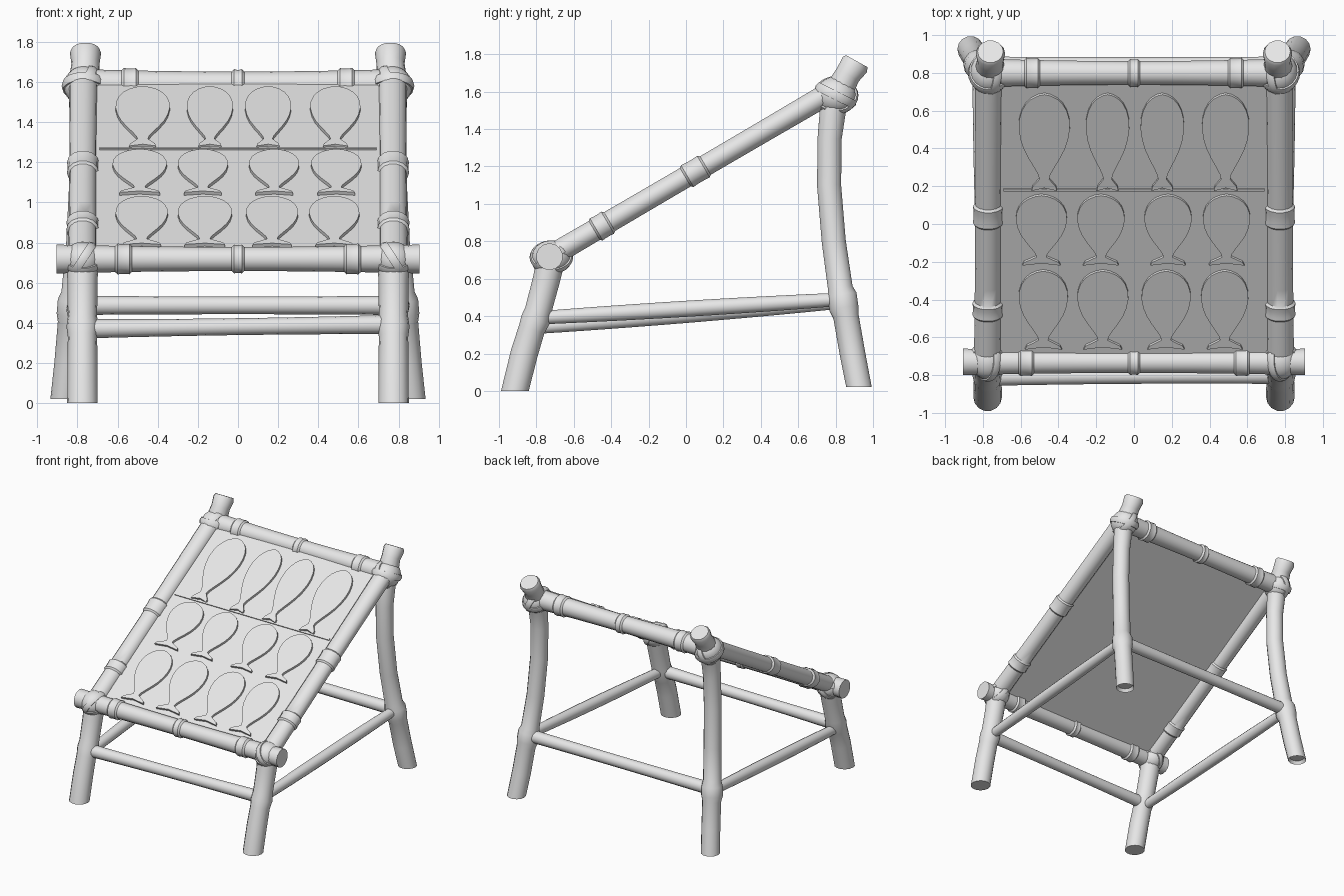
import bpy, bmesh, math
from mathutils import Vector, Matrix

if "Cube" in bpy.data.objects:
    bpy.data.objects.remove(bpy.data.objects["Cube"])

GREY = bpy.data.materials.new("plain grey")
GREY.diffuse_color = (0.8, 0.8, 0.8, 1)
GREY.use_nodes = True
GREY.node_tree.nodes["Principled BSDF"].inputs["Base Color"].default_value = GREY.diffuse_color
SIDES = 14


def finish(bm, name, angle=40):
    bmesh.ops.recalc_face_normals(bm, faces=bm.faces)
    me = bpy.data.meshes.new(name)
    bm.to_mesh(me)
    bm.free()
    me.materials.append(GREY)
    ob = bpy.data.objects.new(name, me)
    bpy.context.collection.objects.link(ob)
    bpy.ops.object.select_all(action='DESELECT')
    ob.select_set(True)
    bpy.context.view_layer.objects.active = ob
    bpy.ops.object.shade_smooth_by_angle(angle=math.radians(angle))
    return ob


def tube(name, pts, ref, squash=1.0, flat_foot=False, hollow=False):
    """Capped tube through (x, y, z, radius) points."""
    bm = bmesh.new()
    cs = [Vector(p[:3]) for p in pts]
    ref = Vector(ref)
    rings = []
    for i, c in enumerate(cs):
        t = (cs[min(i + 1, len(cs) - 1)] - cs[max(i - 1, 0)]).normalized()
        if i == 0 and flat_foot:
            t = Vector((0, 0, 1))
        u = (ref - t * ref.dot(t)).normalized()
        v = t.cross(u) * squash
        ring = []
        for k in range(SIDES):
            a = 2 * math.pi * k / SIDES
            ring.append(bm.verts.new(c + (u * math.cos(a) + v * math.sin(a)) * pts[i][3]))
        rings.append(ring)
    for lo, hi in zip(rings, rings[1:]):
        for k in range(SIDES):
            j = (k + 1) % SIDES
            bm.faces.new((lo[k], lo[j], hi[j], hi[k]))
    foot = bm.faces.new(rings[0][::-1])
    bm.faces.new(rings[-1])
    bmesh.ops.recalc_face_normals(bm, faces=bm.faces)
    if hollow:
        bmesh.ops.inset_region(bm, faces=[foot], thickness=0.014)
        bmesh.ops.translate(bm, verts=foot.verts, vec=(0, 0, 0.025))
    return finish(bm, name)


def cane(name, a, b, r_mid, r_end, nodes, ref, squash=1.0):
    """Straight cane, thinner in the middle, with raised growth rings."""
    a, b = Vector(a), Vector(b)
    length = (b - a).length
    prof = [(i / 12, 0) for i in range(13)
            if all(abs(i / 12 - n) * length > 0.06 for n, w in nodes)]
    for n, w in nodes:
        for d, h in ((-w - .012, 0), (-w, .012), (-w * .4, .009), (w * .4, .009), (w, .012), (w + .012, 0)):
            prof.append((n + d / length, h))
    pts = []
    for t, h in sorted(prof):
        r = r_mid + (r_end - r_mid) * (2 * t - 1) ** 2 + h
        pts.append((*a.lerp(b, t), r))
    return tube(name, pts, ref, squash)


def lashing(name, centre, size, tilts):
    """Lumpy joint with wrapped bands."""
    bm = bmesh.new()
    bmesh.ops.create_uvsphere(bm, u_segments=20, v_segments=12, radius=1,
                              matrix=Matrix.Translation(centre) @ Matrix.Diagonal((*size, 1)))
    n, m = 24, 6
    for rot in tilts:
        rows = []
        for i in range(n):
            a = 2 * math.pi * i / n
            row = []
            for k in range(m):
                b = 2 * math.pi * k / m
                r = 0.98 + 0.13 * math.cos(b)
                p = rot @ Vector((r * math.cos(a), r * math.sin(a), 0.26 * math.sin(b)))
                row.append(bm.verts.new(Vector(centre) + Vector([p[q] * size[q] for q in range(3)])))
            rows.append(row)
        for i in range(n):
            for k in range(m):
                i2, k2 = (i + 1) % n, (k + 1) % m
                bm.faces.new((rows[i][k], rows[i2][k], rows[i2][k2], rows[i][k2]))
    return finish(bm, name, 60)


# Sloping seat plane: height along y, and its normal
SLOPE = 0.585
NORMAL = Vector((0, -SLOPE, 1)).normalized()


def on_slope(x, y, off=0.0):
    return Vector((x, y, 0.735 + SLOPE * (y + 0.70))) + NORMAL * off


def plate(name, outline, low, high):
    """Flat outline (x, y) given thickness on the sloping plane."""
    bm = bmesh.new()
    bot = [bm.verts.new(on_slope(x, y, low)) for x, y in outline]
    top = [bm.verts.new(on_slope(x, y, high)) for x, y in outline]
    bm.faces.new(bot[::-1])
    bm.faces.new(top)
    for i in range(len(top)):
        j = (i + 1) % len(top)
        bm.faces.new((bot[i], bot[j], top[j], top[i]))
    return finish(bm, name, 30)


# Legs, side rails, stretchers and joints, left and right
REAR = [(.865, .925, .02, .07), (.845, .89, .2, .07), (.828, .855, .40, .07),
        (.824, .845, .44, .08), (.818, .835, .51, .08), (.812, .825, .55, .068),
        (.79, .79, .8, .066), (.775, .765, 1.1, .066), (.77, .768, 1.35, .066),
        (.77, .785, 1.5, .072), (.765, .82, 1.61, .078), (.76, .865, 1.69, .07),
        (.76, .903, 1.745, .078), (.76, .913, 1.763, .068)]
FRONT = [(.775, -.915, 0, .076), (.775, -.865, .2, .075), (.775, -.825, .33, .073),
         (.775, -.805, .38, .08), (.775, -.79, .43, .073), (.775, -.745, .6, .075),
         (.775, -.715, .74, .08)]
for s, side in ((-1, "left"), (1, "right")):
    tube("rear_leg_" + side, [(s * x, y, z, r) for x, y, z, r in REAR], (1, 0, 0),
         flat_foot=True, hollow=True)
    tube("front_leg_" + side, [(s * x, y, z, r) for x, y, z, r in FRONT], (1, 0, 0), flat_foot=True)
    cane("side_rail_" + side, on_slope(s * .775, -.70), on_slope(s * .77, .80),
         .068, .072, [(.167, .035), (.5, .05)], (1, 0, 0), .86)
    z0, z1 = (.39, .49) if s > 0 else (.34, .475)
    cane("side_stretcher_" + side, (s * .775, -.80, z0), (s * .82, .83, z1), .044, .036, [], (1, 0, 0))
    lashing("front_joint_" + side, (s * .775, -.72, .715), (.092, .105, .09),
            [Matrix.Rotation(.7, 3, 'X'), Matrix.Rotation(s * 1.0, 3, 'Y')])
    lashing("top_joint_" + side, (s * .768, .80, 1.58), (.1, .11, .1),
            [Matrix.Rotation(-.5, 3, 'X'), Matrix.Rotation(s * 1.1, 3, 'Y')])

# Cross bars
cane("front_bar", (-.905, -.73, .718), (.905, -.73, .718), .06, .072,
     [(.185, .03), (.5, .02), (.815, .03)], (0, 0, 1))
cane("top_bar", (-.77, .80, 1.588), (.77, .80, 1.588), .064, .076,
     [(.15, .03), (.5, .02), (.85, .03)], (0, 0, 1))
cane("front_stretcher", (-.775, -.81, .37), (.775, -.80, .392), .042, .048, [], (0, 0, 1))
cane("rear_stretcher", (-.82, .84, .487), (.82, .84, .487), .044, .048, [], (0, 0, 1))

# Woven panel with a fold between the first two rows
plate("seat_panel", [(-.74, -.72), (.74, -.72), (.74, .79), (-.74, .79)], -.012, .012)
plate("panel_fold", [(-.69, .183), (.69, .183), (.69, .195), (-.69, .195)], .006, .02)

# Raised fish: half-width against length, then a flared tail
BODY = [(.015, .26), (.05, .52), (.1, .72), (.17, .88), (.26, .98), (.36, 1), (.47, .93),
        (.57, .8), (.67, .6), (.76, .39), (.83, .24), (.88, .19)]
ROWS = [(.70, .19, .5, [(-.475, .27), (-.14, .23), (.15, .23), (.485, .25)]),
        (.165, -.205, .75, [(-.49, .27), (-.175, .25), (.18, .25), (.49, .25)]),
        (-.235, -.65, .75, [(-.48, .26), (-.165, .27), (.17, .26), (.48, .25)])]
for row, (y0, y1, tail, fish) in enumerate(ROWS):
    prof = BODY + [(.92, .45 * tail + .1), (.955, .9 * tail), (1, tail)]
    for col, (cx, w) in enumerate(fish):
        right = [(cx + h * w / 2, y0 + (y1 - y0) * t) for t, h in prof]
        left = [(2 * cx - x, y) for x, y in reversed(right)]
        outline = [(cx, y0)] + right + [(cx, y0 + (y1 - y0) * .97)] + left
        plate(f"fish_{row}_{col}", outline, 0, .03)
